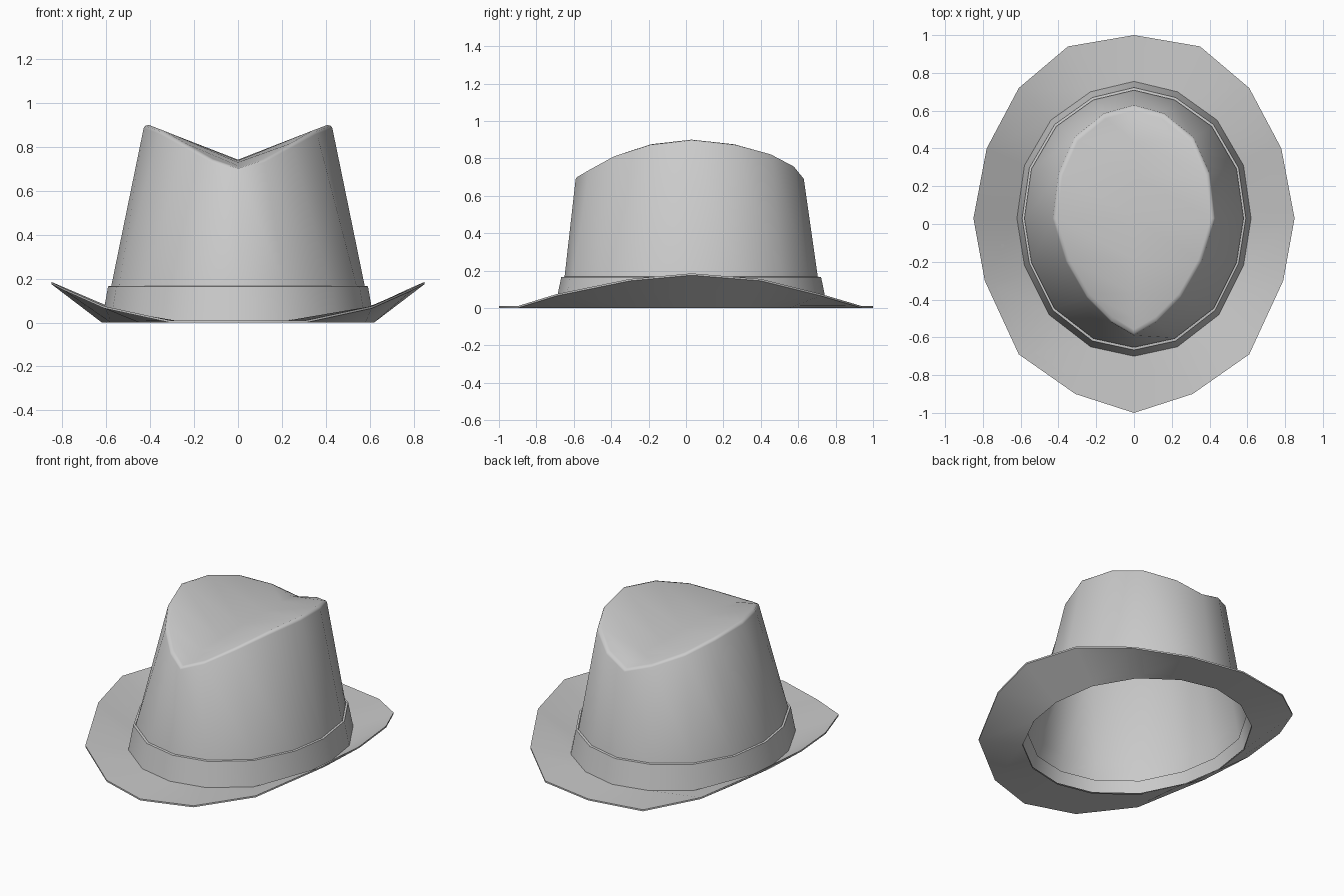
import bpy, bmesh, math

if "Cube" in bpy.data.objects:
    bpy.data.objects.remove(bpy.data.objects["Cube"])

# Half outlines, back to front along +x: 16-sided rings once mirrored
BAND = [(0, .755), (.23, .70), (.44, .55), (.58, .31), (.62, .03),
        (.58, -.22), (.45, -.48), (.23, -.65), (0, -.70)]
BRIM = [(0, 1, .005), (.35, .94, .005), (.61, .72, .07), (.78, .40, .15), (.85, .03, .18),
        (.79, -.30, .15), (.61, -.69, .07), (.31, -.90, .005), (0, -1, .005)]
RIM = [(0, .63, .69), (.16, .585, .745), (.315, .46, .81), (.40, .27, .86), (.43, .03, .885),
       (.36, -.20, .86), (.25, -.39, .80), (.12, -.52, .73), (0, -.59, .69)]


def mirror(half):
    return list(half) + [(-x, y, z) for x, y, z in half[-2:0:-1]]


def band_ring(scale, z):
    return mirror([(x * scale, .03 + (y - .03) * scale, z) for x, y in BAND])


def loft(name, rings, smooth=40, valley=None):
    """Bridge rings in order; optionally fill the last one as a creased valley."""
    bm = bmesh.new()
    loops = [[bm.verts.new(p) for p in r] for r in rings]
    n = len(rings[0])
    for a, b in zip(loops, loops[1:]):
        for i in range(n):
            j = (i + 1) % n
            bm.faces.new((a[i], a[j], b[j], b[i]))
    if valley:
        top, h = loops[-1], n // 2
        mid = [top[0]]
        for i in range(1, h):
            y = (top[i].co.y + top[-i].co.y) / 2
            mid.append(bm.verts.new((0, y, valley[i - 1])))
        mid.append(top[h])
        for i in range(h):
            for s in (1, -1):
                f = [mid[i], top[s * i], top[s * (i + 1)], mid[i + 1]]
                f = list(dict.fromkeys(f))
                bm.faces.new(f if s == 1 else f[::-1])
    bmesh.ops.recalc_face_normals(bm, faces=bm.faces)
    me = bpy.data.meshes.new(name)
    bm.to_mesh(me)
    bm.free()
    ob = bpy.data.objects.new(name, me)
    bpy.context.collection.objects.link(ob)
    bpy.ops.object.select_all(action='DESELECT')
    ob.select_set(True)
    bpy.context.view_layer.objects.active = ob
    bpy.ops.object.shade_smooth_by_angle(angle=math.radians(smooth))
    return ob


# Brim: thin closed ring, curled up at the sides
outer, inner = mirror(BRIM), band_ring(1, .01)
loft("brim", [[(x, y, z - .01) for x, y, z in inner],
              [(x, y, max(z - .005, 0)) for x, y, z in outer],
              [(x, y, z + .005) for x, y, z in outer], inner])

# Hat band: sloping strip with a narrow top ledge
loft("hat_band", [band_ring(1, .005), band_ring(.955, .165), band_ring(.935, .167)])

# Crown: tapered wall, soft bevelled rim, pinched valley on top
rim = mirror(RIM)
soft = [(x * .985, .03 + (y - .03) * .985, z + .011) for x, y, z in rim]
lip = [(x * .945, .03 + (y - .03) * .95, z + .015) for x, y, z in rim]
loft("crown", [band_ring(.955, .07), band_ring(.93, .17), rim, soft, lip], 60,
     valley=[.725, .738, .742, .742, .738, .73, .715])
